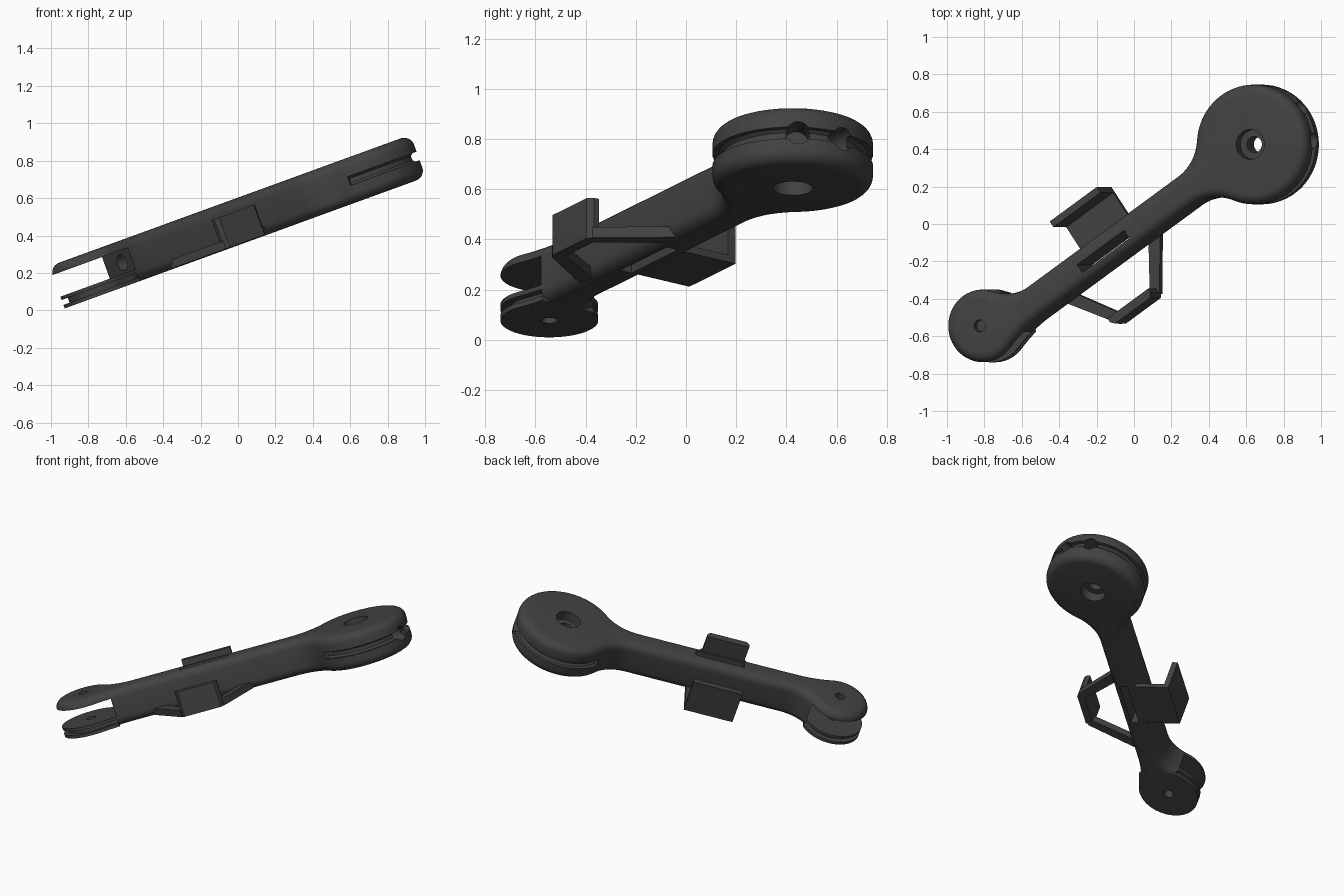
import bpy, bmesh, math
from math import pi, cos, sin, sqrt, atan2, radians
from mathutils import Matrix, Vector

cube = bpy.data.objects.get("Cube")
if cube:
    bpy.data.objects.remove(cube)

grey = bpy.data.materials.new("dark grey")
grey.use_nodes = True
COLOUR = (0.055, 0.055, 0.055, 1)
grey.diffuse_color = COLOUR
grey.node_tree.nodes["Principled BSDF"].inputs["Base Color"].default_value = COLOUR

# Working frame: x along the arm, y across it, z through its thickness
PLACE = (Matrix.Translation((0, 0, 0.475)) @ Matrix.Rotation(radians(-20), 4, 'Y')
         @ Matrix.Translation((-0.197, -0.18, 0)) @ Matrix.Rotation(radians(34.6), 4, 'Z'))
HALF = 0.087                               # half width of the straight arm
BIG, BIG_R = Vector((1.086, -0.014)), 0.32
SMALL, SMALL_R = Vector((-0.732, 0.062)), 0.195
T = 0.12                                   # half thickness
FORK = -0.56                               # end of the fork gap


def make(name, bm):
    bmesh.ops.recalc_face_normals(bm, faces=bm.faces[:])
    me = bpy.data.meshes.new(name)
    bm.to_mesh(me)
    bm.free()
    me.materials.append(grey)
    ob = bpy.data.objects.new(name, me)
    bpy.context.collection.objects.link(ob)
    ob.matrix_world = PLACE
    return ob


def loft(name, rings):
    """Skin a stack of (points, height) rings and cap both ends."""
    bm = bmesh.new()
    loops = [[bm.verts.new((p[0], p[1], z)) for p in pts] for pts, z in rings]
    n = len(loops[0])
    for a, b in zip(loops, loops[1:]):
        for i in range(n):
            j = (i + 1) % n
            bm.faces.new((a[i], a[j], b[j], b[i]))
    bm.faces.new(loops[0][::-1])
    bm.faces.new(loops[-1])
    return make(name, bm)


def prism(name, pts, z0, z1):
    return loft(name, [(pts, z0), (pts, z1)])


def box(name, x0, x1, y0, y1, z0, z1):
    return prism(name, [(x0, y0), (x1, y0), (x1, y1), (x0, y1)], z0, z1)


def rod(name, start, axis, radius, length):
    """Cylinder from start along axis."""
    axis = Vector(axis).normalized()
    bm = bmesh.new()
    m = (Matrix.Translation(Vector(start) + axis * length / 2)
         @ axis.to_track_quat('Z', 'Y').to_matrix().to_4x4())
    bmesh.ops.create_cone(bm, cap_ends=True, segments=40, radius1=radius,
                          radius2=radius, depth=length, matrix=m)
    return make(name, bm)


def cut(ob, cutter):
    mod = ob.modifiers.new("cut", 'BOOLEAN')
    mod.operation = 'DIFFERENCE'
    mod.solver = 'EXACT'
    mod.object = cutter
    bpy.context.view_layer.update()
    bpy.context.view_layer.objects.active = ob
    bpy.ops.object.modifier_apply(modifier=mod.name)
    bpy.data.objects.remove(cutter)


def arc(c, r, a0, a1, n):
    return [(c[0] + r * cos(a0 + (a1 - a0) * i / n),
             c[1] + r * sin(a0 + (a1 - a0) * i / n)) for i in range(n + 1)]


def fillet(c, r, side, way, fr):
    """Centre of the fillet between a disc and the arm edge, and its angle from the disc."""
    dx = way * sqrt((r + fr) ** 2 - (HALF + fr - side * c.y) ** 2)
    f = Vector((c.x + dx, side * (HALF + fr)))
    return f, atan2(f.y - c.y, f.x - c.x)


def outline(d):
    """Arm outline, inset by d: two discs blended into a straight bar."""
    f1, a1 = fillet(BIG, BIG_R, 1, -1, 0.25)
    f2, a2 = fillet(SMALL, SMALL_R, 1, 1, 0.22)
    f3, a3 = fillet(SMALL, SMALL_R, -1, 1, 0.8)
    f4, a4 = fillet(BIG, BIG_R, -1, -1, 0.25)
    pts = arc(BIG, BIG_R - d, a4, a1, 56)
    pts += arc(f1, 0.25 + d, a1 - pi, -pi / 2, 10)[1:]
    pts += arc(f2, 0.22 + d, -pi / 2, a2 - pi, 10)
    pts += arc(SMALL, SMALL_R - d, a2, a3 + 2 * pi, 44)[1:]
    pts += arc(f3, 0.8 + d, a3 + pi, pi / 2, 8)[1:]
    pts += arc(f4, 0.25 + d, pi / 2, a4 + pi, 10)[:-1]
    return pts


# Arm with rounded edges and upper fork prong
ROUND = 0.055
quarter = [i * pi / 12 for i in range(7)]
rings = [(outline(ROUND * (1 - sin(a))), -T + ROUND * (1 - cos(a))) for a in quarter]
rings += [(pts, -z) for pts, z in reversed(rings)]
arm = loft("arm", rings)
cut(arm, box("fork_cutter", -1.3, FORK, -0.6, 0.6, -0.4, 0.07))

# Cord groove round the large disc
bm = bmesh.new()
c = Vector((BIG.x, BIG.y, 0))
section = [(0.285, -0.012), (0.297, -0.024), (0.37, -0.024),
           (0.37, 0.024), (0.297, 0.024), (0.285, 0.012)]
start = Matrix.Rotation(radians(-138), 3, 'Z')
face = bm.faces.new([bm.verts.new(c + start @ Vector((x, 0, z))) for x, z in section])
ret = bmesh.ops.spin(bm, geom=[face] + face.edges[:] + face.verts[:], cent=c,
                     axis=(0, 0, 1), angle=radians(276), steps=64, use_duplicate=False)
cut(arm, make("groove_cutter", bm))

# Stepped pivot hole
for z0, z1, r in ((-0.2, -0.055, 0.08), (0.055, 0.2, 0.08), (-0.1, 0.1, 0.043)):
    cut(arm, rod("pivot_cutter", (BIG.x, BIG.y, z0), (0, 0, 1), r, z1 - z0))

# Two cord holes in the rim
for deg in (4, 39):
    a = radians(deg - 34.6)
    way = Vector((cos(a), sin(a), 0))
    cut(arm, rod("rim_cutter", c + way * 0.2, way, 0.047, 0.2))

# Slot through the arm, cord hole in the fork end, upper pin hole
cut(arm, box("slot_cutter", -0.09, 0.235, -0.036, 0.016, -0.3, 0.3))
cut(arm, rod("cord_cutter", (FORK - 0.1, 0, 0.005), (1, 0, 0), 0.045, 0.3))
cut(arm, rod("pin_cutter", (SMALL.x, SMALL.y, 0), (0, 0, 1), 0.032, 0.3))

# Lower fork prong with a cord groove
steps = [(0, -T), (0, -0.1), (0.035, -0.1), (0.035, -0.072), (0, -0.072), (0, -0.053)]
prong = loft("lower_prong", [(outline(d), z) for d, z in steps])
cut(prong, box("prong_cutter", FORK + 0.005, 2, -1, 1, -0.4, 0.4))
cut(prong, rod("pin_cutter", (SMALL.x, SMALL.y, -0.2), (0, 0, 1), 0.032, 0.3))

# Rear clip: plate and upright lip
rear_plate = box("rear_clip_plate", -0.09, 0.235, 0.05, 0.295, -T, -0.09)
rear_lip = box("rear_clip_lip", -0.09, 0.235, 0.26, 0.297, -T, 0.11)

# Front clip: two slanted struts and a lip
parts = [arm, prong, rear_plate, rear_lip]
for side, label in ((-1, "left"), (1, "right")):
    pts = [(0.33, -0.07), (0.25, -0.07), (0.10, -0.30), (0.14, -0.34)]
    parts.append(prism("front_clip_strut_" + label,
                       [(0.01 + side * x, y) for x, y in pts], -0.115, -0.07))
parts.append(prism("front_clip_lip", [(-0.13, -0.305), (0.15, -0.305), (0.15, -0.33),
                                      (0.13, -0.352), (-0.11, -0.352), (-0.13, -0.33)],
                   -0.115, 0.055))

# Smooth rounded surfaces, crisp edges
bpy.ops.object.select_all(action='DESELECT')
for ob in parts:
    ob.select_set(True)
bpy.context.view_layer.objects.active = arm
bpy.ops.object.shade_smooth_by_angle(angle=radians(30))
